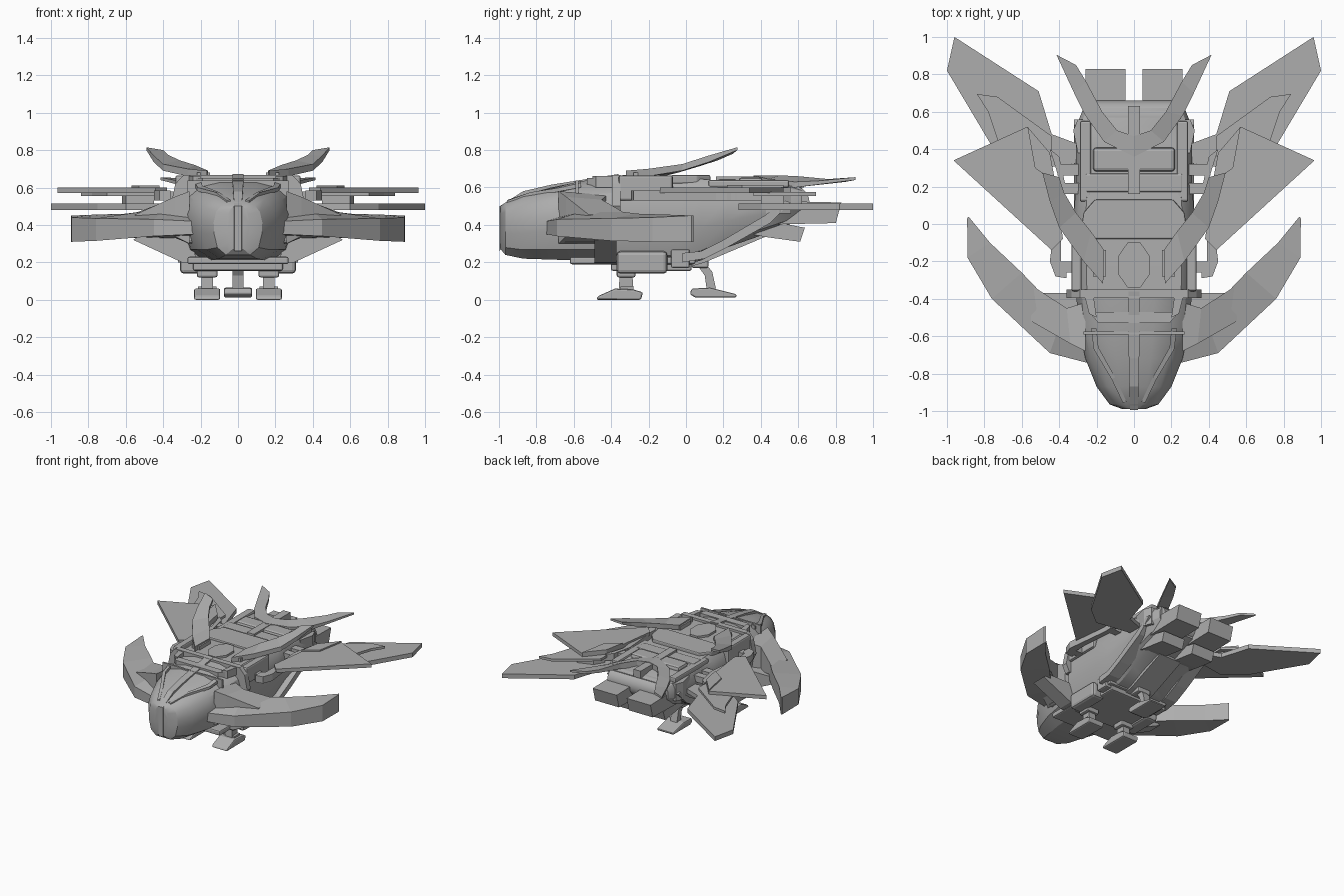
import bpy, bmesh, math

grey = bpy.data.materials.new("hull grey")
grey.diffuse_color = (0.42, 0.42, 0.42, 1)


def finish(name, bm, mirror=False, bevel=0, smooth=False):
    bmesh.ops.recalc_face_normals(bm, faces=bm.faces[:])
    me = bpy.data.meshes.new(name)
    bm.to_mesh(me)
    bm.free()
    me.materials.append(grey)
    ob = bpy.data.objects.new(name, me)
    bpy.context.collection.objects.link(ob)
    if bevel:
        m = ob.modifiers.new("bevel", 'BEVEL')
        m.width, m.segments = bevel, 2
    if mirror:
        ob.modifiers.new("mirror", 'MIRROR')
    if smooth:
        bpy.ops.object.select_all(action='DESELECT')
        ob.select_set(True)
        bpy.context.view_layer.objects.active = ob
        bpy.ops.object.shade_smooth_by_angle(angle=math.radians(28))
    return ob


def loft(name, rings, **kw):
    """Skin a row of closed 3D rings and cap both ends."""
    bm = bmesh.new()
    vs = [[bm.verts.new(p) for p in r] for r in rings]
    n = len(vs[0])
    for a, b in zip(vs, vs[1:]):
        for i in range(n):
            j = (i + 1) % n
            bm.faces.new((a[i], a[j], b[j], b[i]))
    bm.faces.new(vs[0])
    bm.faces.new(vs[-1])
    return finish(name, bm, **kw)


def prism(name, pts, axis, a, b, **kw):
    """Extrude a 2D outline along an axis (0=x, 1=y, 2=z)."""
    def at(p, h):
        q = list(p)
        q.insert(axis, h)
        return q
    return loft(name, [[at(p, a) for p in pts], [at(p, b) for p in pts]], **kw)


def box(name, x0, x1, y0, y1, z0, z1, **kw):
    return prism(name, [(x0, y0), (x1, y0), (x1, y1), (x0, y1)], 2, z0, z1, **kw)


def blade(name, rows, **kw):
    """Rows: inner x, y, top, bottom, then outer x, y, top, bottom."""
    return loft(name, [[(r[0], r[1], r[2]), (r[4], r[5], r[6]), (r[4], r[5], r[7]),
                        (r[0], r[1], r[3])] for r in rows], **kw)


def hull(name, half, rows):
    """Rows: y, half width, bottom z, top z of a symmetric section."""
    prof = half + [(-u, v) for u, v in reversed(half)]
    return loft(name, [[(u * w, y, b + v * (t - b)) for u, v in prof]
                       for y, w, b, t in rows], smooth=True)


# nose and main hull
hull("nose", [(.5, 0), (.85, .14), (.98, .4), (1, .62), (.9, .82), (.7, .94), (.35, 1)],
     [(-.99, .06, .27, .5), (-.965, .13, .24, .52), (-.87, .20, .22, .56),
      (-.72, .26, .215, .60), (-.55, .295, .21, .635), (-.37, .31, .2, .655)])
hull("main_hull", [(.62, 0), (.86, .12), (1, .4), (1, .72), (.93, .9), (.8, 1)],
     [(-.38, .315, .18, .65), (-.05, .32, .18, .65), (.08, .32, .21, .645),
      (.22, .31, .28, .635), (.42, .31, .35, .625), (.52, .31, .39, .62), (.62, .27, .43, .6)])

# nose spine and canopy ribs
blade("nose_spine", [(-.02, -.995, .50, .26, .02, -.995, .50, .26),
                     (-.025, -.87, .58, .5, .025, -.87, .58, .5),
                     (-.028, -.72, .615, .55, .028, -.72, .615, .55),
                     (-.03, -.36, .672, .6, .03, -.36, .672, .6)])
blade("canopy_rib", [(.04, -.95, .535, .5, .06, -.955, .53, .5), (.10, -.82, .575, .55, .12, -.83, .575, .55),
                     (.19, -.66, .61, .58, .215, -.67, .60, .58), (.20, -.56, .635, .6, .23, -.56, .625, .6)],
      mirror=True)
box("windscreen_sill", -.27, .27, -.59, -.575, .55, .637)
box("cheek_panel", .19, .285, -.66, -.45, .30, .46, mirror=True, bevel=.02)
# raised frame behind the windscreen
prism("canopy_frame_front", [(-.19, -.53), (.19, -.53), (.24, -.47), (-.24, -.47)], 2, .6, .652)
prism("canopy_frame_side", [(.2, -.5), (.24, -.48), (.27, -.36), (.22, -.36)], 2, .6, .662, mirror=True)

# collar arch
prism("collar_arch", [(-.36, .5), (-.335, .62), (-.29, .668), (.29, .668), (.335, .62), (.36, .5),
                      (.33, .44), (-.33, .44)], 1, -.395, -.35)
box("collar_side_block", .28, .335, -.36, -.07, .53, .665, mirror=True, bevel=.012)

# roof details
oval = [(.09 * math.cos(a), -.22 + .13 * math.sin(a))
        for a in [math.radians(22.5 + 45 * i) for i in range(8)]]
prism("roof_hatch", oval, 2, .63, .667)
prism("roof_plate", [(-.29, -.08), (.29, -.08), (.27, .06), (.21, .13), (-.21, .13), (-.27, .06)],
      2, .62, .667, bevel=.008)
box("rear_roof_plate", -.26, .26, .17, .27, .6, .645, bevel=.01)
box("rear_roof_vent", -.22, .22, .28, .41, .6, .655, bevel=.02)
box("rear_spine", -.032, .032, .16, .63, .6, .66)
box("rear_deck_rail", .23, .29, .12, .55, .6, .64, mirror=True, bevel=.01)

# hull side details
prism("side_rib", [(-.02, .2), (.1, .22), (.22, .28), (.45, .41), (.56, .52), (.53, .53), (.42, .45),
                   (.2, .32), (.08, .26), (-.02, .25)], 0, .22, .322, mirror=True)
prism("rear_side_bulge", [(.30, .38), (.325, .5), (.30, .56), (.25, .56), (.25, .38)], 2, .46, .6, mirror=True)
bm = bmesh.new()
bmesh.ops.create_cone(bm, cap_ends=True, segments=20, radius1=.09, radius2=.09, depth=.5)
for v in bm.verts:
    v.co = (v.co.z, v.co.x + .57, v.co.y + .52)
finish("rear_drum", bm, smooth=True)

# belly and underside pods
box("belly_plate", -.24, .24, -.4, .03, .155, .2, bevel=.01)
box("belly_rim", -.27, .27, -.62, .05, .19, .23, bevel=.01)
box("side_pod", .2, .31, -.37, -.1, .14, .26, mirror=True, bevel=.02)
box("rear_pod", .2, .29, -.08, .02, .17, .27, mirror=True, bevel=.01)
prism("belly_keel", [(0, .17), (.1, .2), (.42, .335), (.42, .4), (0, .3)], 0, -.1, .1)

# exhaust boxes
prism("upper_exhaust", [(.35, .40), (.80, .41), (.83, .52), (.35, .53)], 0, .045, .26, mirror=True)
prism("lower_exhaust", [(.35, .35), (.43, .335), (.61, .31), (.635, .385), (.35, .44)], 0, .045, .24, mirror=True)

# curved front wings with their shoulders
blade("front_wing", [(.24, -.55, .48, .33, .24, -.745, .42, .35), (.38, -.49, .49, .33, .45, -.69, .43, .34),
                     (.60, -.26, .46, .33, .76, -.40, .435, .315), (.77, -.1, .455, .32, .89, -.18, .44, .31),
                     (.885, .04, .45, .31, .892, .03, .45, .31)], mirror=True)
blade("wing_shoulder", [(.26, -.42, .56, .3, .26, -.68, .58, .3), (.36, -.45, .535, .34, .34, -.64, .55, .34),
                        (.56, -.32, .46, .4, .55, -.52, .455, .4)], mirror=True)
prism("wing_under_brace", [(.22, .19), (.3, .2), (.56, .32), (.5, .36), (.25, .36)], 1, -.49, -.37, mirror=True)
box("wing_hinge", .29, .35, -.58, -.48, .4, .53, mirror=True, bevel=.015)

# flat side wings
prism("middle_wing", [(.965, .34), (.57, .52), (.45, .38), (.42, .22), (.38, -.08), (.44, -.14)],
      2, .57, .60, mirror=True)
prism("middle_wing_ridge", [(.57, .52), (.45, .38), (.42, .22), (.53, .3)], 2, .6, .612, mirror=True)
prism("rear_wing", [(1.0, .82), (.96, 1.0), (.51, .71), (.44, .48), (.28, .42), (.28, .33), (.6, .28), (.75, .4)],
      2, .48, .515, mirror=True)
prism("rear_wing_upper_plate", [(.84, .695), (.73, .68), (.44, .47), (.44, .36), (.7, .36), (.78, .6)],
      2, .555, .575, mirror=True)
prism("rear_wing_spacer", [(.45, .4), (.6, .4), (.62, .52), (.5, .48)], 2, .5, .57, mirror=True)

# rails and pins that carry the wings
prism("wing_rail", [(.36, -.29), (.42, -.28), (.45, -.2), (.44, -.12), (.40, .24), (.45, .40),
                    (.40, .36), (.365, .2), (.39, -.1), (.39, -.2), (.36, -.22)], 2, .53, .585, mirror=True)
for y in (-.23, .19, .29):
    box("rail_pin", .29, .41, y - .03, y + .03, .53, .58, mirror=True)

# raised dorsal fins
blade("dorsal_fin", [(.16, -.14, .69, .655, .165, -.32, .69, .65), (.23, -.04, .72, .68, .27, -.20, .70, .66),
                     (.31, .06, .745, .71, .40, -.02, .725, .69), (.375, .17, .775, .745, .45, .12, .77, .735),
                     (.40, .25, .80, .78, .49, .275, .815, .80)], mirror=True)
box("dorsal_fin_foot", .15, .22, -.28, -.14, .63, .68, mirror=True)
# swept tail fins meeting in a V
blade("tail_fin", [(0, .47, .665, .61, 0, .36, .665, .61), (.09, .50, .665, .61, .16, .44, .645, .6),
                   (.17, .60, .66, .615, .26, .58, .63, .6), (.255, .76, .645, .62, .32, .70, .635, .615),
                   (.31, .85, .65, .63, .415, .905, .655, .64)], mirror=True)

# front landing legs
prism("front_foot", [(-.48, 0), (-.24, 0), (-.23, .04), (-.28, .055), (-.38, .06), (-.47, .02)],
      0, .095, .235, mirror=True, bevel=.01)
prism("front_strut", [(-.36, .05), (-.28, .05), (-.29, .18), (-.35, .18)], 0, .135, .195, mirror=True)
box("front_ankle", .115, .215, -.35, -.28, .045, .07, mirror=True)
box("front_leg_socket", .11, .22, -.37, -.27, .12, .18, mirror=True, bevel=.01)
# rear landing leg
prism("rear_foot", [(.02, .03), (.03, .06), (.13, .065), (.27, .03), (.27, .012), (.05, .012)],
      0, -.075, .075, bevel=.01)
prism("rear_strut", [(.05, .2), (.1, .2), (.14, .15), (.16, .06), (.11, .06), (.10, .13)], 0, -.03, .03)
box("rear_leg_socket", -.06, .06, .03, .12, .17, .23, bevel=.01)
